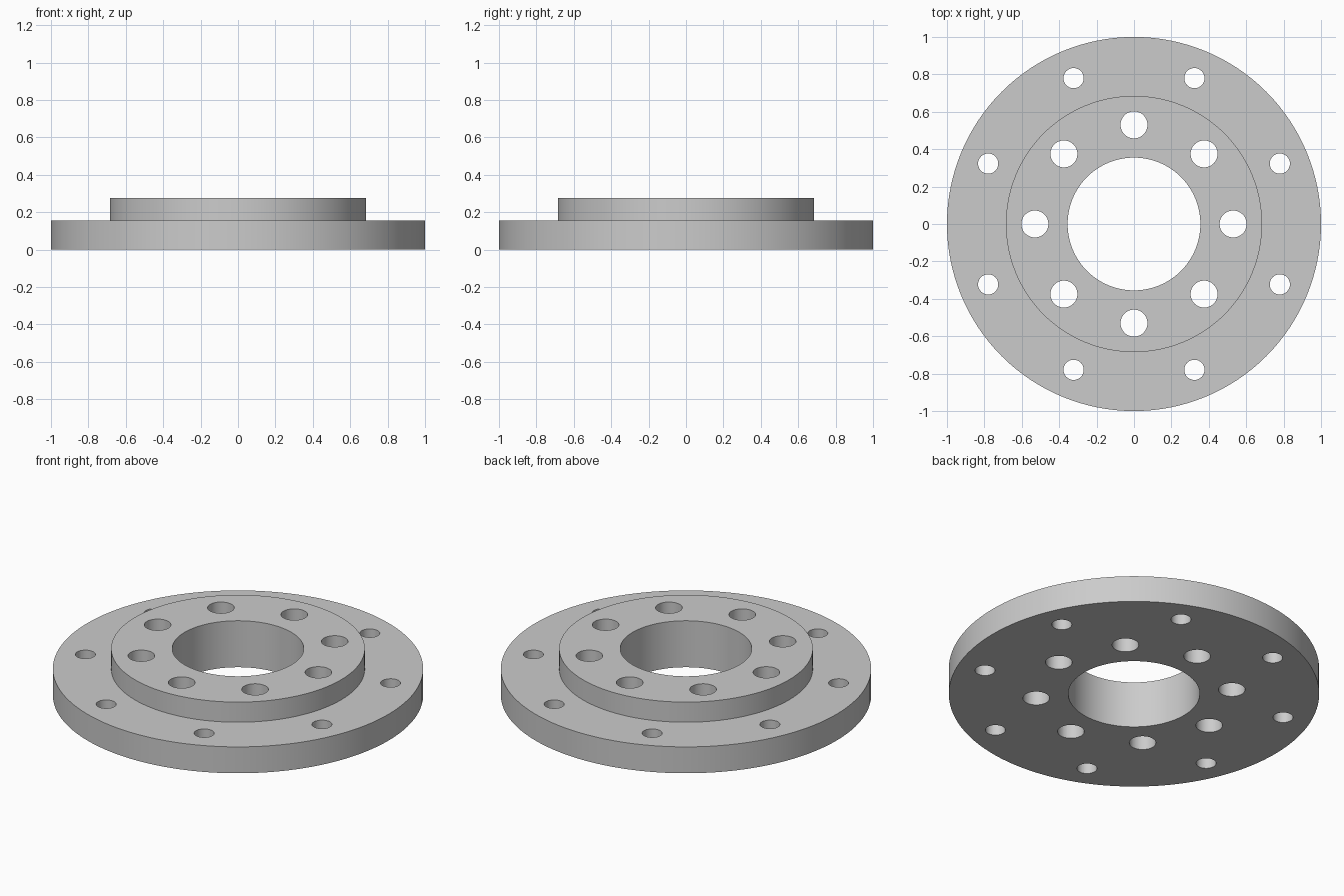
import bpy, bmesh
from math import cos, sin, radians, tau
from mathutils import Matrix, Vector

default = bpy.data.objects.get("Cube")
if default:
    bpy.data.objects.remove(default, do_unlink=True)

# Main dimensions
OUTER_R, HUB_R, BORE_R = 1.0, 0.685, 0.355
PLATE_H, TOTAL_H = 0.157, 0.277
SEGMENTS = 128

# Single grey metal
metal = bpy.data.materials.new("grey metal")
metal.use_nodes = True
grey = (0.6, 0.6, 0.6, 1)
metal.diffuse_color = grey
metal.node_tree.nodes["Principled BSDF"].inputs["Base Color"].default_value = grey


def add_object(name, bm):
    bmesh.ops.recalc_face_normals(bm, faces=bm.faces)
    mesh = bpy.data.meshes.new(name)
    bm.to_mesh(mesh)
    bm.free()
    mesh.materials.append(metal)
    obj = bpy.data.objects.new(name, mesh)
    bpy.context.collection.objects.link(obj)
    return obj


def lathe(name, profile):
    """Revolve a closed (radius, height) profile around z."""
    bm = bmesh.new()
    verts = [bm.verts.new((r, 0, z)) for r, z in profile]
    edges = [bm.edges.new((v, verts[i - 1])) for i, v in enumerate(verts)]
    bmesh.ops.spin(bm, geom=verts + edges, cent=(0, 0, 0), axis=(0, 0, 1),
                   angle=tau, steps=SEGMENTS, use_merge=True)
    bmesh.ops.remove_doubles(bm, verts=bm.verts, dist=0.0001)
    return add_object(name, bm)


def add_bolt_circle(bm, hole_r, circle_r, start, count=8):
    """Ring of upright cylinders that cut the bolt holes."""
    for i in range(count):
        a = start + i * tau / count
        centre = Vector((circle_r * cos(a), circle_r * sin(a), TOTAL_H / 2))
        bmesh.ops.create_cone(bm, cap_ends=True, segments=48, radius1=hole_r,
                              radius2=hole_r, depth=TOTAL_H * 2,
                              matrix=Matrix.Translation(centre))


# Stepped flange with central bore
flange = lathe("flange", [
    (BORE_R, 0), (OUTER_R, 0), (OUTER_R, PLATE_H),
    (HUB_R, PLATE_H), (HUB_R, TOTAL_H), (BORE_R, TOTAL_H)])

# Large holes through the hub, small holes through the rim
bm = bmesh.new()
add_bolt_circle(bm, 0.072, 0.53, 0)
add_bolt_circle(bm, 0.054, 0.844, radians(22.5))
cutter = add_object("hole_cutter", bm)
cutter.hide_render = True

cut = flange.modifiers.new("bolt holes", "BOOLEAN")
cut.operation = "DIFFERENCE"
cut.solver = "EXACT"
cut.object = cutter

bpy.ops.object.select_all(action="DESELECT")
flange.select_set(True)
bpy.context.view_layer.objects.active = flange
bpy.ops.object.modifier_apply(modifier=cut.name)
bpy.data.objects.remove(cutter, do_unlink=True)
bpy.ops.object.shade_smooth_by_angle(angle=radians(30))
